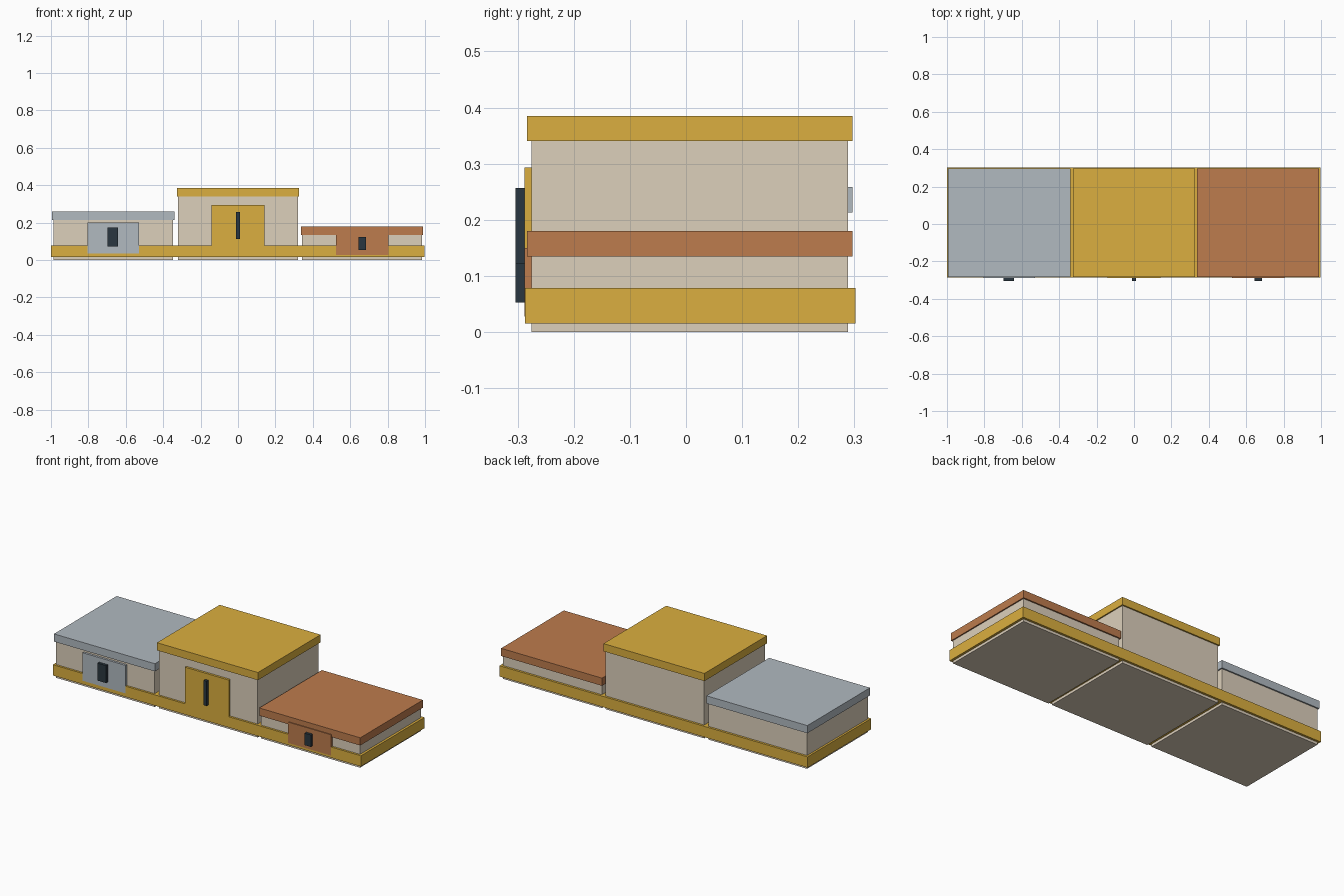
import bpy, bmesh

if "Cube" in bpy.data.objects:
    bpy.data.objects.remove(bpy.data.objects["Cube"])


def material(name, rgb):
    m = bpy.data.materials.new(name)
    m.diffuse_color = (*rgb, 1)
    m.use_nodes = True
    m.node_tree.nodes["Principled BSDF"].inputs["Base Color"].default_value = m.diffuse_color
    return m


CREAM = material("cream", (0.72, 0.63, 0.50))
GOLD = material("gold", (0.71, 0.43, 0.05))
SILVER = material("silver", (0.44, 0.49, 0.53))
BRONZE = material("bronze", (0.51, 0.20, 0.075))
DARK = material("dark", (0.023, 0.037, 0.05))


def box(name, mat, x, y, z):
    """Box from (min, max) ranges on each axis."""
    bm = bmesh.new()
    bmesh.ops.create_cube(bm, size=1)
    for v in bm.verts:
        for i, (lo, hi) in enumerate((x, y, z)):
            v.co[i] = hi if v.co[i] > 0 else lo
    mesh = bpy.data.meshes.new(name)
    bm.to_mesh(mesh)
    bm.free()
    mesh.materials.append(mat)
    ob = bpy.data.objects.new(name, mesh)
    bpy.context.collection.objects.link(ob)
    return ob


# Band running round the foot of all three steps
box("base_band", GOLD, (-0.999, 0.997), (-0.287, 0.302), (0.015, 0.078))

# name, colour, centre x, top z, plaque x range, plaque z range, marker x and z range
STEPS = [
    ("first", GOLD, 0.0, 0.385, (-0.142, 0.142), (0.03, 0.293),
     (-0.010, 0.010), (0.112, 0.257)),
    ("second", SILVER, -0.667, 0.258, (-0.805, -0.528), (0.036, 0.2),
     (-0.698, -0.642), (0.072, 0.174)),
    ("third", BRONZE, 0.663, 0.180, (0.525, 0.804), (0.028, 0.15),
     (0.645, 0.685), (0.053, 0.123)),
]

for name, mat, cx, top, px, pz, mx, mz in STEPS:
    # Step body and its coloured slab, overhanging slightly
    box(name + "_step", CREAM, (cx - 0.320, cx + 0.320), (-0.275, 0.289), (0, top - 0.001))
    box(name + "_step_cap", mat, (cx - 0.327, cx + 0.327), (-0.283, 0.297), (top - 0.045, top))
    # Front plaque with a plain raised marker in place of a numeral
    box(name + "_plaque", mat, px, (-0.288, -0.272), pz)
    box(name + "_marker", DARK, mx, (-0.304, -0.286), mz)
